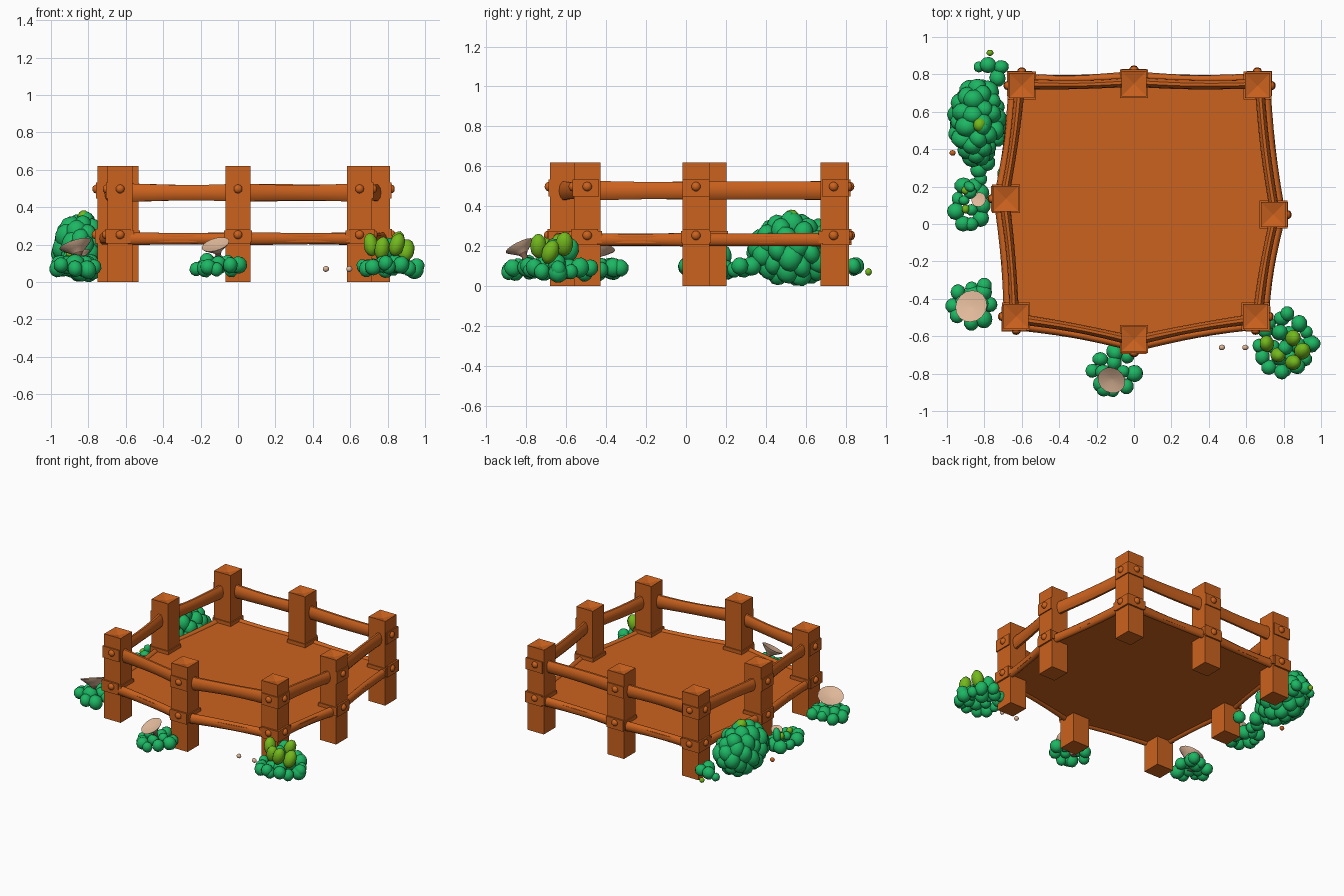
import bpy, bmesh, math, random
from mathutils import Vector, Matrix

if "Cube" in bpy.data.objects:
    bpy.data.objects.remove(bpy.data.objects["Cube"])
random.seed(4)

def mat(name, c):
    m = bpy.data.materials.new(name)
    m.diffuse_color = (*c, 1)
    m.use_nodes = True
    m.node_tree.nodes["Principled BSDF"].inputs["Base Color"].default_value = m.diffuse_color
    return m

WOOD = mat("orange wood", (0.6, 0.122, 0.013))
GREEN = mat("leaf green", (0.012, 0.47, 0.125))
LIME = mat("lime green", (0.17, 0.48, 0.012))
TAN = mat("mushroom tan", (0.74, 0.48, 0.32))
TAUPE = mat("mushroom stem", (0.3, 0.17, 0.11))

def finish(bm, name, mats, smooth=None):
    bmesh.ops.recalc_face_normals(bm, faces=bm.faces[:])
    me = bpy.data.meshes.new(name)
    bm.to_mesh(me)
    bm.free()
    for m in mats:
        me.materials.append(m)
    ob = bpy.data.objects.new(name, me)
    bpy.context.collection.objects.link(ob)
    if smooth:
        bpy.ops.object.select_all(action='DESELECT')
        ob.select_set(True)
        bpy.context.view_layer.objects.active = ob
        bpy.ops.object.shade_smooth_by_angle(angle=math.radians(smooth))
    return ob

def box(bm, c, s):
    bmesh.ops.create_cube(bm, size=1, matrix=Matrix.Translation(c) @ Matrix.Diagonal((*s, 1)))

def ball(bm, c, s, index=0, sub=2, rot=None):
    m = Matrix.Translation(c) @ (rot or Matrix()) @ Matrix.Diagonal((*s, 1))
    r = bmesh.ops.create_icosphere(bm, subdivisions=sub, radius=1, matrix=m)
    for v in r['verts']:
        for f in v.link_faces:
            f.material_index = index

# posts, anticlockwise: x, y, outward x, outward y
POSTS = [(-.63, -.495, -1, -1), (0, -.615, 0, -1), (.65, -.495, 1, -1), (.745, .05, 1, 0),
         (.66, .74, 1, 1), (0, .75, 0, 1), (-.6, .74, -1, 1), (-.685, .135, -1, 0)]

for i, (x, y, ox, oy) in enumerate(POSTS):
    bm = bmesh.new()
    box(bm, (x, y, .31), (.134, .134, .62))
    # shallow hollow in the post top
    bm.faces.ensure_lookup_table()
    top = max(bm.faces, key=lambda f: f.calc_center_median().z)
    bmesh.ops.poke(bm, faces=[top], offset=-.018)
    finish(bm, f"post_{i}", [WOOD])
    # brackets wrap the outer sides, with round bolts
    bm = bmesh.new()
    for z, h, d in ((.245, .08, .012), (.49, .085, .008)):
        box(bm, (x + ox * d, y + oy * d, z), (.134, .134, h))
        if ox:
            ball(bm, (x + ox * (.066 + d), y, z + .008), (.02, .024, .024))
        if oy:
            ball(bm, (x, y + oy * (.066 + d), z + .008), (.024, .02, .024))
    # foot collar standing on the deck
    box(bm, (x, y, .245), (.15, .15, .06))
    finish(bm, f"bracket_{i}", [WOOD], 40)

def rail(name, a, b, z, half_h, half_t, bow):
    """Oval bar from a to b, bowed inward and thinner in the middle."""
    bm = bmesh.new()
    a, b = Vector(a), Vector(b)
    d = (b - a).normalized()
    n = Vector((-d.y, d.x))
    rings = []
    K, S = 8, 10
    ph = random.uniform(0, 6)
    for k in range(K + 1):
        t = k / K
        c = a.lerp(b, t) + n * bow * math.sin(math.pi * t)
        w = 1.04 - .1 * math.sin(math.pi * t) + .05 * math.sin(5 * t + ph)
        ring = []
        for j in range(S):
            u = 2 * math.pi * j / S
            p = c + n * half_t * w * math.cos(u)
            ring.append(bm.verts.new((p.x, p.y, z + half_h * w * math.sin(u))))
        rings.append(ring)
    for r, q in zip(rings, rings[1:]):
        for j in range(S):
            bm.faces.new((r[j], r[(j + 1) % S], q[(j + 1) % S], q[j]))
    bm.faces.new(rings[0])
    bm.faces.new(rings[-1])
    finish(bm, name, [WOOD], 50)

# rails between neighbouring posts
for i, (x, y, ox, oy) in enumerate(POSTS):
    x2, y2, ox2, oy2 = POSTS[(i + 1) % 8]
    rail(f"upper_rail_{i}", (x + .01 * ox, y + .01 * oy), (x2 + .01 * ox2, y2 + .01 * oy2),
         .478, .048, .026, .01)
    o = .042
    rail(f"lower_rail_{i}", (x + o * ox, y + o * oy), (x2 + o * ox2, y2 + o * oy2),
         .232, .034, .024, .012)

# floor deck
bm = bmesh.new()
f = bm.faces.new([bm.verts.new((x + .05 * ox, y + .05 * oy, .215)) for x, y, ox, oy in POSTS])
r = bmesh.ops.extrude_face_region(bm, geom=[f])
for v in r['geom']:
    if isinstance(v, bmesh.types.BMVert):
        v.co.z = .25
finish(bm, "floor_deck", [WOOD])

def leaf(bm, p, r, index=0, tall=1.0):
    rot = Matrix.Rotation(random.uniform(-.4, .4), 4, 'X') @ Matrix.Rotation(random.uniform(-.4, .4), 4, 'Y')
    ball(bm, p, (r * random.uniform(.85, 1), r * random.uniform(.85, 1), r * tall), index, 2, rot)

def leaf_ring(bm, cx, cy, rx, ry, n, z, r):
    for k in range(n):
        u = 2 * math.pi * k / n + random.uniform(-.15, .15)
        q = random.uniform(.85, 1.03)
        leaf(bm, (cx + rx * q * math.cos(u), cy + ry * q * math.sin(u), z + random.uniform(-.015, .015)),
             r * random.uniform(.8, 1.1))

# large back left bush: domed, with a skirt of low leaves
bm = bmesh.new()
N = 52
for k in range(N):
    s = 1 - 2 * (k + .5) / N
    u = k * 2.39996
    c = math.sqrt(1 - s * s)
    y = .54 + .19 * c * math.sin(u)
    narrow = .75 if y < .45 else 1
    leaf(bm, (-.835 + .108 * c * math.cos(u) * narrow, y, .18 + .125 * s),
         random.uniform(.05, .066), 0, 1.1)
leaf(bm, (-.82, .53, .335), .042, 1, 1.2)
leaf(bm, (-.81, .51, .32), .045, 0, 1.3)
for x, y, z, q in ((-.78, .85, .1, .045), (-.71, .84, .1, .042), (-.83, .84, .08, .03), (-.73, .78, .1, .05),
                   (-.69, .27, .1, .045), (-.83, .29, .09, .05), (-.82, .24, .08, .04), (-.79, .33, .1, .05)):
    leaf(bm, (x, y, z), q)
leaf(bm, (-.77, .915, .07), .019, 1)
finish(bm, "large_bush", [GREEN, LIME], 60)

# small left plant
bm = bmesh.new()
leaf_ring(bm, -.875, .1, .08, .115, 9, .09, .048)
leaf_ring(bm, -.87, .12, .04, .05, 4, .12, .035)
leaf(bm, (-.88, .2, .16), .028, 0, 1.8)
for x, y in ((-.9, .18), (-.9, .08)):
    leaf(bm, (x, y, .15), .025, 1)
finish(bm, "small_left_plant", [GREEN, LIME], 60)

# ring of leaves under each mushroom and the lime plant
for name, cx, cy, rx, n in (("left_leaves", -.865, -.43, .1, 8), ("front_leaves", -.11, -.79, .11, 8),
                            ("right_leaves", .805, -.65, .145, 12)):
    bm = bmesh.new()
    leaf_ring(bm, cx, cy, rx, rx, n, .078, .048)
    leaf_ring(bm, cx, cy, rx * .5, rx * .5, n // 2, .1, .05)
    finish(bm, name, [GREEN], 60)

# extra leaves at edges of the clusters
bm = bmesh.new()
for x, y, z in ((.82, -.48, .09), (.955, -.64, .085), (-.1, -.69, .1), (-.16, -.88, .08), (.79, -.79, .1),
                (-.8, -.33, .09)):
    leaf(bm, (x, y, z), .044)
finish(bm, "outer_leaves", [GREEN], 60)

# upright lime leaves
bm = bmesh.new()
for x, y, z in ((.71, -.64, .2), (.77, -.7, .18), (.85, -.74, .2), (.85, -.61, .21), (.9, -.68, .17)):
    leaf(bm, (x, y, z), .046, 0, 1.4)
for x, y in ((.81, -.66), (.78, -.58)):
    leaf(bm, (x, y, .18), .046, 1, 1.3)
finish(bm, "lime_leaves", [LIME, GREEN], 60)

def mushroom(name, base, top, R, tilt):
    """Funnel cap on a slim stem, lathed then tilted."""
    bm = bmesh.new()
    base, top = Vector(base), Vector(top)
    q = Vector(tilt).normalized().to_track_quat('Z', 'Y').to_matrix()
    prof = [(.2, -.75), (.32, -.55), (.62, -.32), (.97, -.04), (1, .02), (.8, -.03), (.4, -.12), (.02, -.17)]
    S = 16
    def ring(o, m, r, h):
        return [bm.verts.new(o + m @ Vector((r * math.cos(2 * math.pi * j / S),
                r * math.sin(2 * math.pi * j / S), h))) for j in range(S)]
    rings = [ring(base, Matrix.Identity(3), .02, 0)] + [ring(top, q, R * r, R * h) for r, h in prof]
    for k in range(len(rings) - 1):
        a, b = rings[k], rings[k + 1]
        for j in range(S):
            f = bm.faces.new((a[j], a[(j + 1) % S], b[(j + 1) % S], b[j]))
            f.material_index = 0 if k >= 2 else 1
    bm.faces.new(rings[-1])
    bm.faces.new(rings[0]).material_index = 1
    finish(bm, name, [TAN, TAUPE], 50)

mushroom("left_mushroom", (-.86, -.45, .06), (-.87, -.44, .2), .088, (-.3, .3, 1))
mushroom("front_mushroom", (-.13, -.78, .06), (-.12, -.835, .2), .076, (-.3, -.5, 1))
mushroom("tiny_mushroom", (-.84, .11, .06), (-.83, .13, .16), .04, (-.3, .3, 1))

# pebbles and a wood chip
bm = bmesh.new()
for x, y, k in ((.47, -.66, 0), (.595, -.66, 0), (-.97, .38, 1)):
    ball(bm, (x, y, .07), (.017, .015, .016), k)
finish(bm, "pebbles", [TAN, WOOD], 60)
